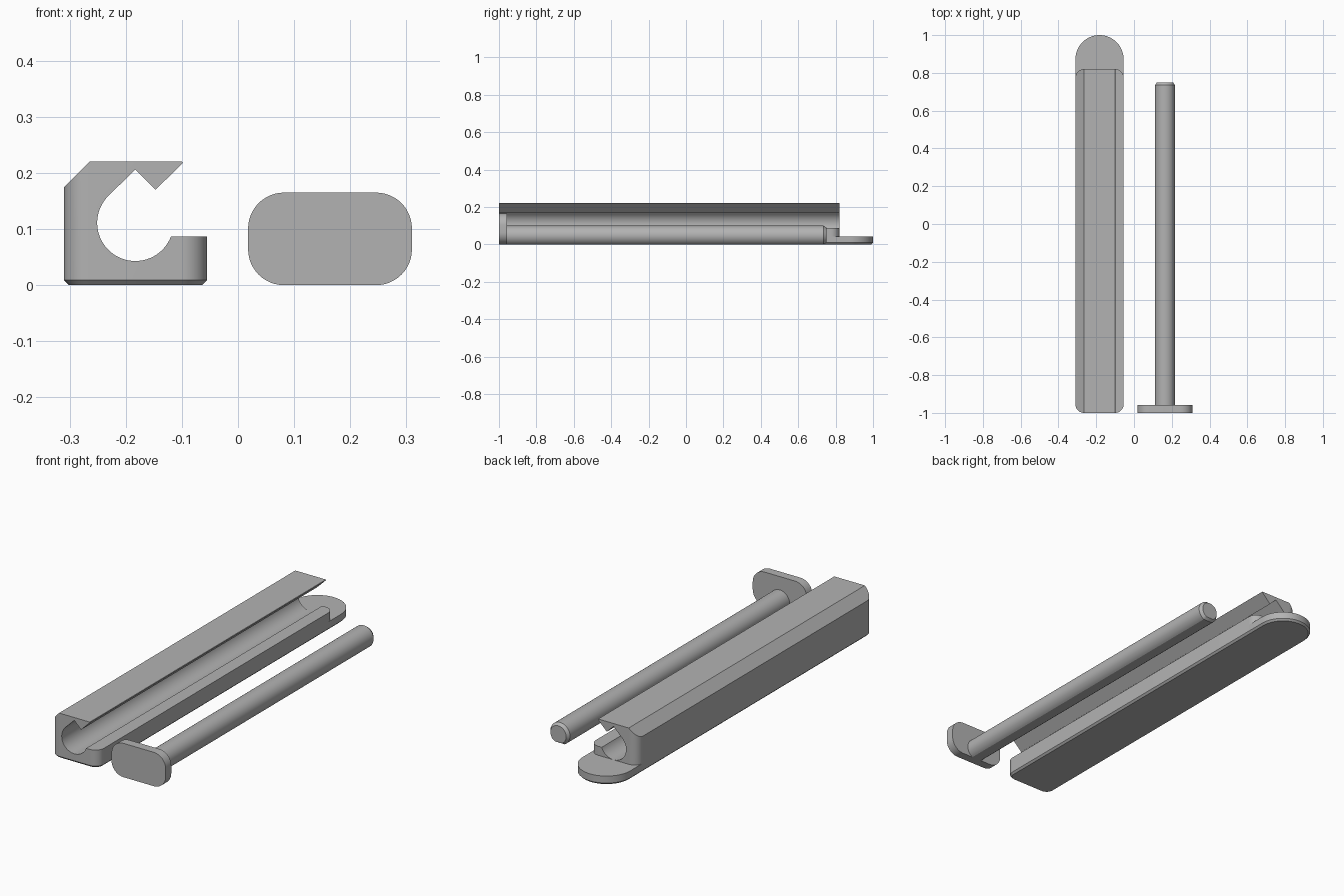
import bpy, bmesh
from math import sin, cos, pi, radians, asin

if "Cube" in bpy.data.objects:
    bpy.data.objects.remove(bpy.data.objects["Cube"], do_unlink=True)

grey = bpy.data.materials.new("plain grey")
grey.use_nodes = True
grey.diffuse_color = (0.45, 0.45, 0.45, 1)
grey.node_tree.nodes["Principled BSDF"].inputs["Base Color"].default_value = grey.diffuse_color


def arc(cx, cy, r, start, end, n):
    """Points along an arc, angles in radians."""
    steps = [start + (end - start) * i / n for i in range(n + 1)]
    return [(cx + r * cos(a), cy + r * sin(a)) for a in steps]


def rounded_rect(cx, cy, hx, hy, r, n=10):
    points = []
    for i, (sx, sy) in enumerate([(1, 1), (-1, 1), (-1, -1), (1, -1)]):
        points += arc(cx + sx * (hx - r), cy + sy * (hy - r), r,
                      i * pi / 2, (i + 1) * pi / 2, n)
    return points


def loft(name, rings):
    """Closed solid through rings that have equal point counts."""
    bm = bmesh.new()
    loops = [[bm.verts.new(p) for p in ring] for ring in rings]
    n = len(loops[0])
    for low, high in zip(loops, loops[1:]):
        for i in range(n):
            j = (i + 1) % n
            bm.faces.new((low[i], low[j], high[j], high[i]))
    bm.faces.new(loops[0][::-1])
    bm.faces.new(loops[-1])
    bmesh.ops.recalc_face_normals(bm, faces=bm.faces)
    mesh = bpy.data.meshes.new(name)
    bm.to_mesh(mesh)
    bm.free()
    mesh.materials.append(grey)
    obj = bpy.data.objects.new(name, mesh)
    bpy.context.collection.objects.link(obj)
    return obj


def flat(points, z):
    return [(x, y, z) for x, y in points]


def upright(points, y):
    return [(x, y, z) for x, z in points]


def smooth(obj):
    bpy.ops.object.select_all(action='DESELECT')
    obj.select_set(True)
    bpy.context.view_layer.objects.active = obj
    bpy.ops.object.shade_smooth_by_angle(angle=radians(30))


# Holder: rounded block with a chamfered base, trimmed to the channel section
mid, half, chamfer = -0.1825, 0.1275, 0.009
front, back, corner = -1.0, 0.82, 0.045


def block_plan(inset):
    return rounded_rect(mid, (front + back) / 2, half - inset,
                        (back - front) / 2 - inset, corner - inset)


holder = loft("holder_body", [flat(block_plan(chamfer), 0),
                              flat(block_plan(0), chamfer),
                              flat(block_plan(0), 0.3)])
section = [(-0.345, 0.14), (-0.345, -0.05), (0, -0.05), (0, 0.087)]
section += arc(-0.183, 0.111, 0.068, radians(-20.7), radians(-225), 40)
section += [(-0.183, 0.206), (-0.147, 0.17), (-0.098, 0.218),
            (-0.1, 0.22), (-0.265, 0.22)]
cutter = loft("section_cutter", [upright(section, -1.1), upright(section, 0.95)])
cutter.hide_render = True
trim = holder.modifiers.new("trim", 'BOOLEAN')
trim.operation = 'INTERSECT'
trim.solver = 'EXACT'
trim.object = cutter
bpy.context.view_layer.objects.active = holder
bpy.ops.object.modifier_apply(modifier="trim")
bpy.data.objects.remove(cutter, do_unlink=True)
smooth(holder)


# Tongue: thin plate with a round end behind the holder
def tongue_plan(inset):
    r = half - inset
    return [(mid - r, 0.775), (mid + r, 0.775)] + arc(mid, 1 - half, r, 0, pi, 40)


tongue = loft("holder_tongue", [flat(tongue_plan(chamfer), 0),
                                flat(tongue_plan(0), chamfer),
                                flat(tongue_plan(0), 0.043)])
smooth(tongue)

# Pin head: rounded upright plate
pin_x = 0.164
head_plan = rounded_rect(pin_x, 0.0825, 0.146, 0.0825, 0.064, 12)
smooth(loft("pin_head", [upright(head_plan, -1), upright(head_plan, -0.957)]))

# Pin shaft: round rod with a flat underside and a chamfered tip
rod, rod_z = 0.053, 0.047
tilt = asin(rod_z / rod)
rod_plan = arc(pin_x, rod_z, rod, -tilt, pi + tilt, 40)
tip_plan = [(pin_x + (x - pin_x) * 0.8, rod_z + (z - rod_z) * 0.8) for x, z in rod_plan]
smooth(loft("pin_shaft", [upright(rod_plan, -0.96), upright(rod_plan, 0.735),
                          upright(tip_plan, 0.75)]))
